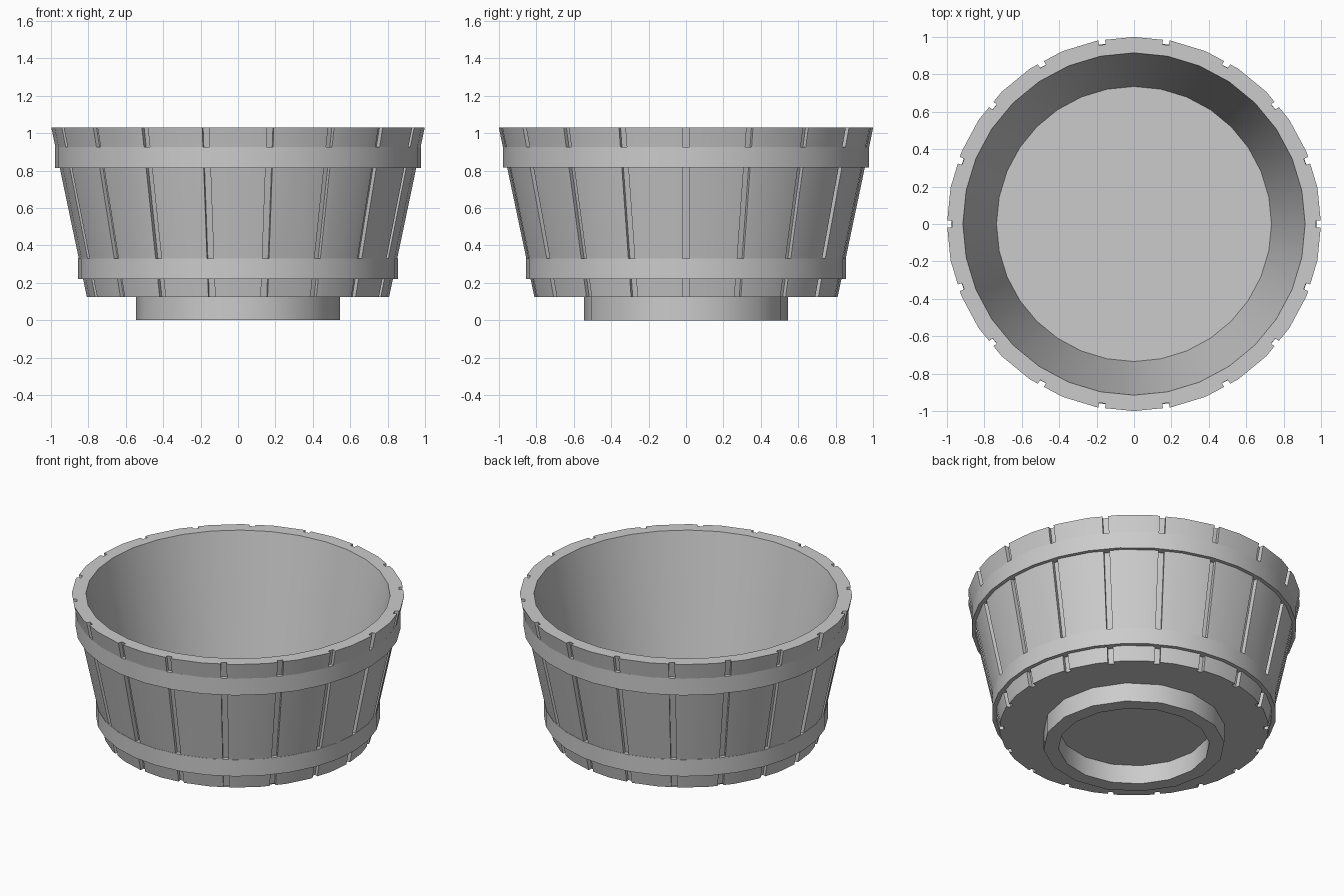
import bpy, bmesh, math
from mathutils import Matrix, Vector

if "Cube" in bpy.data.objects:
    bpy.data.objects.remove(bpy.data.objects["Cube"], do_unlink=True)

grey = bpy.data.materials.new("plain_grey")
grey.use_nodes = True
grey.diffuse_color = (0.6, 0.6, 0.6, 1)
grey.node_tree.nodes["Principled BSDF"].inputs["Base Color"].default_value = (0.6, 0.6, 0.6, 1)


def make_object(name, bm):
    bmesh.ops.recalc_face_normals(bm, faces=bm.faces)
    mesh = bpy.data.meshes.new(name)
    bm.to_mesh(mesh)
    bm.free()
    mesh.materials.append(grey)
    obj = bpy.data.objects.new(name, mesh)
    bpy.context.collection.objects.link(obj)
    return obj


def select(obj):
    bpy.ops.object.select_all(action='DESELECT')
    obj.select_set(True)
    bpy.context.view_layer.objects.active = obj


def smooth(obj):
    select(obj)
    bpy.ops.object.shade_smooth_by_angle(angle=math.radians(30))


def lathe(name, profile, sides, closed=False):
    """Turn an (r, z) profile; open ends are capped with flat discs."""
    bm = bmesh.new()
    rings = []
    for r, z in profile:
        angles = [math.tau * i / sides for i in range(sides)]
        rings.append([bm.verts.new((r * math.cos(a), r * math.sin(a), z)) for a in angles])
    pairs = list(zip(rings, rings[1:]))
    if closed:
        pairs.append((rings[-1], rings[0]))
    else:
        bm.faces.new(rings[0])
        bm.faces.new(rings[-1])
    for a, b in pairs:
        for i in range(sides):
            j = (i + 1) % sides
            bm.faces.new((a[i], a[j], b[j], b[i]))
    return make_object(name, bm)


BASE_Z, RIM_Z, BASE_R, RIM_R, FLOOR_Z = 0.125, 1.03, 0.81, 1.0, 0.17

# Tapered tub with a hollow interior
tub = lathe("tub_body", [(BASE_R, BASE_Z), (RIM_R, RIM_Z), (0.915, RIM_Z), (0.735, FLOOR_Z)], 32)

# Grooves between the staves, following the slope of the wall
bm = bmesh.new()
slope = math.atan2(RIM_R - BASE_R, RIM_Z - BASE_Z)
middle = Vector(((BASE_R + RIM_R) / 2, 0, (BASE_Z + RIM_Z) / 2))
for i in range(18):
    place = (Matrix.Rotation(math.tau * i / 18, 4, 'Z') @ Matrix.Translation(middle)
             @ Matrix.Rotation(slope, 4, 'Y') @ Matrix.Diagonal((0.054, 0.036, 1.3, 1)))
    bmesh.ops.create_cube(bm, size=1, matrix=place)
cutter = make_object("groove_cutter", bm)
cutter.hide_render = True
cut = tub.modifiers.new("grooves", 'BOOLEAN')
cut.operation = 'DIFFERENCE'
cut.solver = 'EXACT'
cut.object = cutter
select(tub)
bpy.ops.object.modifier_apply(modifier=cut.name)
bpy.data.objects.remove(cutter, do_unlink=True)
smooth(tub)

# Hoops and foot ring
for name, outer, inner, low, high, sides in (
        ("upper_hoop", 0.978, 0.92, 0.815, 0.925, 32),
        ("lower_hoop", 0.855, 0.80, 0.22, 0.33, 32),
        ("foot_ring", 0.545, 0.455, 0, BASE_Z, 16)):
    smooth(lathe(name, [(outer, low), (outer, high), (inner, high), (inner, low)], sides, True))

# Four round plates on the floor
for x in (-0.23, 0.23):
    for y in (-0.228, 0.228):
        plate = lathe("floor_plate", [(0.139, FLOOR_Z - 0.004), (0.139, FLOOR_Z + 0.004)], 16)
        plate.location = (x, y, 0)
        smooth(plate)
